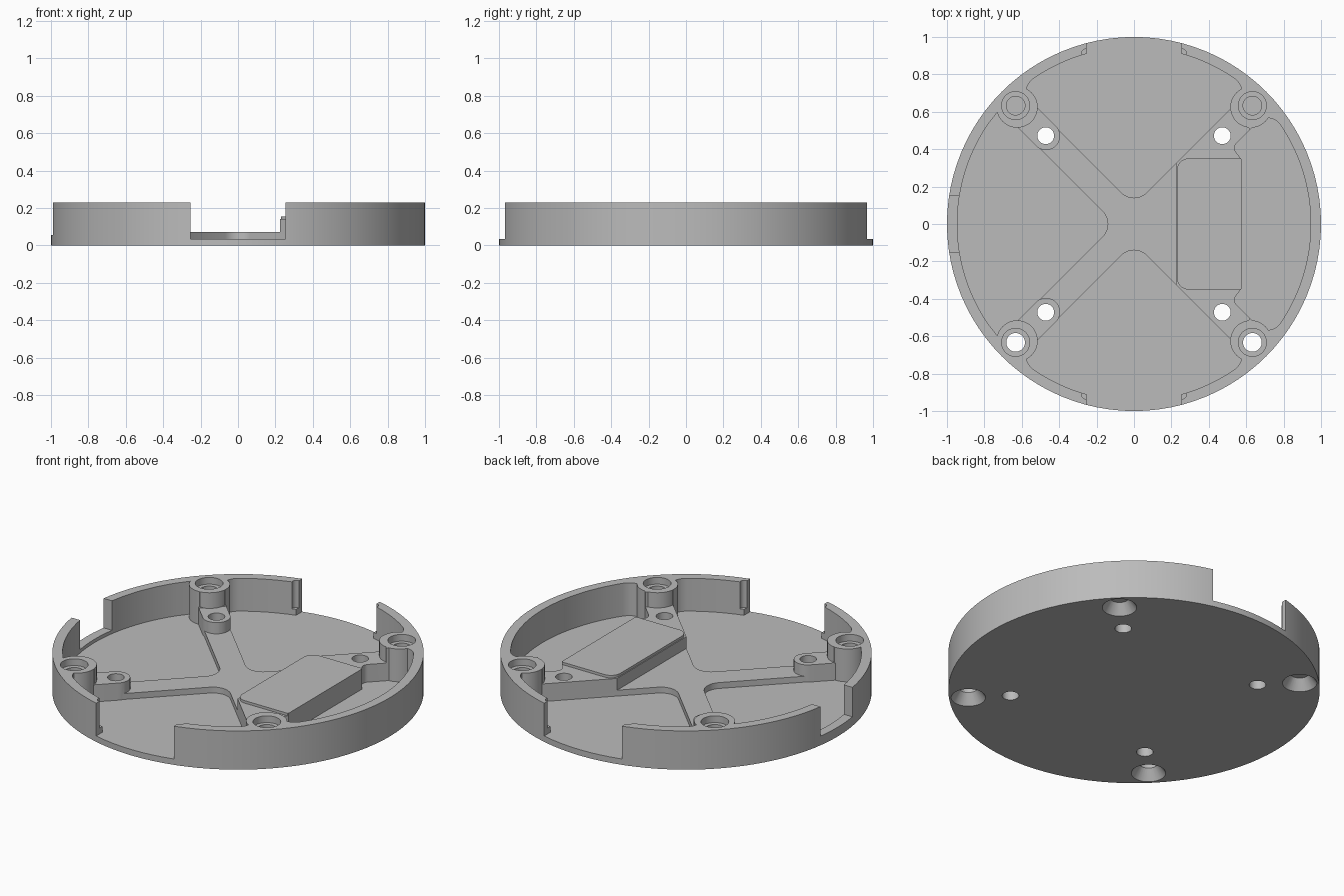
import bpy, bmesh, math
from mathutils import Vector, Matrix

if "Cube" in bpy.data.objects:
    bpy.data.objects.remove(bpy.data.objects["Cube"])

TOP, FLOOR, RIB, SHELF, INNER = 0.23, 0.035, 0.07, 0.14, 0.945
ABOVE = TOP + 0.1

grey = bpy.data.materials.new("plain grey")
grey.use_nodes = True
grey.diffuse_color = (0.5, 0.5, 0.5, 1)
grey.node_tree.nodes["Principled BSDF"].inputs["Base Color"].default_value = (0.5, 0.5, 0.5, 1)


def rounded(corners, steps=8):
    """Outline from (x, y, radius) corners, each filleted."""
    out = []
    for i, (x, y, r) in enumerate(corners):
        p = Vector((x, y))
        if r == 0:
            out.append(p)
            continue
        a = (Vector(corners[i - 1][:2]) - p).normalized()
        b = (Vector(corners[(i + 1) % len(corners)][:2]) - p).normalized()
        half = a.angle(b) / 2
        centre = p + (a + b).normalized() * (r / math.sin(half))
        start = p + a * (r / math.tan(half)) - centre
        end = p + b * (r / math.tan(half)) - centre
        sweep = start.angle_signed(end)
        for k in range(steps + 1):
            t = -sweep * k / steps
            out.append(centre + Matrix.Rotation(t, 2) @ start)
    return out


def circle(r, n=96, cx=0, cy=0):
    return [Vector((cx + r * math.cos(2 * math.pi * k / n),
                    cy + r * math.sin(2 * math.pi * k / n))) for k in range(n)]


def arc(r, a0, a1, n=24):
    return [(r * math.cos(a0 + (a1 - a0) * k / n), r * math.sin(a0 + (a1 - a0) * k / n), 0)
            for k in range(n + 1)]


def box(x0, x1, y0, y1):
    return [Vector(p) for p in ((x0, y0), (x1, y0), (x1, y1), (x0, y1))]


def prism(name, outline, z0, z1, turn=0, top_scale=None):
    """Extruded outline, turned about z; top_scale tapers it about the outline centre."""
    bm = bmesh.new()
    rot = Matrix.Rotation(turn, 3, 'Z')
    mid = sum(outline, Vector((0, 0))) / len(outline)
    rings = []
    for z, s in ((z0, 1), (z1, top_scale or 1)):
        rings.append([bm.verts.new(rot @ (mid + (p - mid) * s).to_3d() + Vector((0, 0, z)))
                      for p in outline])
    low, high = rings
    bm.faces.new(low[::-1])
    bm.faces.new(high)
    for i in range(len(low)):
        bm.faces.new((low[i - 1], low[i], high[i], high[i - 1]))
    bmesh.ops.recalc_face_normals(bm, faces=bm.faces)
    mesh = bpy.data.meshes.new(name)
    bm.to_mesh(mesh)
    bm.free()
    mesh.materials.append(grey)
    ob = bpy.data.objects.new(name, mesh)
    bpy.context.collection.objects.link(ob)
    return ob


body = prism("round_housing", circle(1), 0, TOP)


def combine(operation, *args, **kw):
    tool = prism("tool", *args, **kw)
    tool.hide_render = True
    mod = body.modifiers.new("combine", 'BOOLEAN')
    mod.operation, mod.solver, mod.object = operation, 'EXACT', tool
    bpy.context.view_layer.objects.active = body
    bpy.ops.object.modifier_apply(modifier=mod.name)
    bpy.data.objects.remove(tool)


def cut(*args, **kw):
    combine('DIFFERENCE', *args, **kw)


def add(*args, **kw):
    combine('UNION', *args, **kw)


# Hollow: upper cavity over the raised shelf, then down to the rib tops
cut(circle(0.8), SHELF, ABOVE)
edge = math.acos(0.225 / 0.79)
cut([Vector(p[:2]) for p in arc(0.79, edge, 2 * math.pi - edge, 64)], RIB, ABOVE)

# Raised platform with rounded inner corners
add(rounded([(0.23, -0.35, 0.06), (0.65, -0.35, 0), (0.65, 0.35, 0), (0.23, 0.35, 0.06)]),
    0.1, 0.155)

# Wedge pockets between the cross ribs
corner = math.atan2(0.716, 0.616)
gap = 0.11
for turn, r in ((0, 0.08), (math.pi, 0.08), (math.pi / 2, 0.02)):
    wedge = [(0, 0.1, 0.097), (0.616, 0.716, r)]
    wedge += arc(INNER, corner + gap, math.pi - corner - gap)
    wedge += [(-0.616, 0.716, r)]
    cut(rounded(wedge), FLOOR, ABOVE, turn=turn)

# Side pocket beyond the platform
side = math.atan2(0.609, 0.724)
pocket = [(0.575, -0.345, 0), (0.525, -0.41, 0.04), (0.724, -0.609, 0.08)]
pocket += arc(INNER, gap - side, side - gap)
pocket += [(0.724, 0.609, 0.08), (0.525, 0.41, 0.04), (0.575, 0.345, 0)]
cut(rounded(pocket), FLOOR, ABOVE)

# Wall openings front and back, shallow notch at the side
for s in (-1, 1):
    cut(box(-0.255, 0.255, s * 0.95 - 0.1, s * 0.95 + 0.1), FLOOR, ABOVE)
    for x in (-0.255, 0.255):
        cut(circle(0.025, 16, x, s * 0.912), RIB, ABOVE)
cut(box(-1.1, -0.9, -0.15, 0.15), 0.055, ABOVE)

# Corner bosses, inner bosses and their screw holes
for sx in (-1, 1):
    for sy in (-1, 1):
        add(circle(0.11, 40, sx * 0.625, sy * 0.625), 0.015, TOP)
        if sx < 0:
            slot = rounded([(0.59, -0.075, 0.0749), (0.9, -0.075, 0),
                            (0.9, 0.075, 0), (0.59, 0.075, 0.0749)])
            add(slot, 0.02, SHELF - 0.003, turn=math.atan2(sy, sx))
        c = (sx * 0.633, sy * 0.633)
        cut(circle(0.05, 32, *c), -0.1, ABOVE)
        cut(circle(0.075, 32, *c), 0.19, ABOVE)
        cut(circle(0.1, 32, *c), -0.01, 0.06, top_scale=0.5)
        cut(circle(0.045, 32, sx * 0.472, sy * 0.472), -0.1, ABOVE)

# Smooth curved walls, crisp edges
bpy.ops.object.select_all(action='DESELECT')
body.select_set(True)
bpy.context.view_layer.objects.active = body
bpy.ops.object.shade_smooth_by_angle(angle=math.radians(30))
